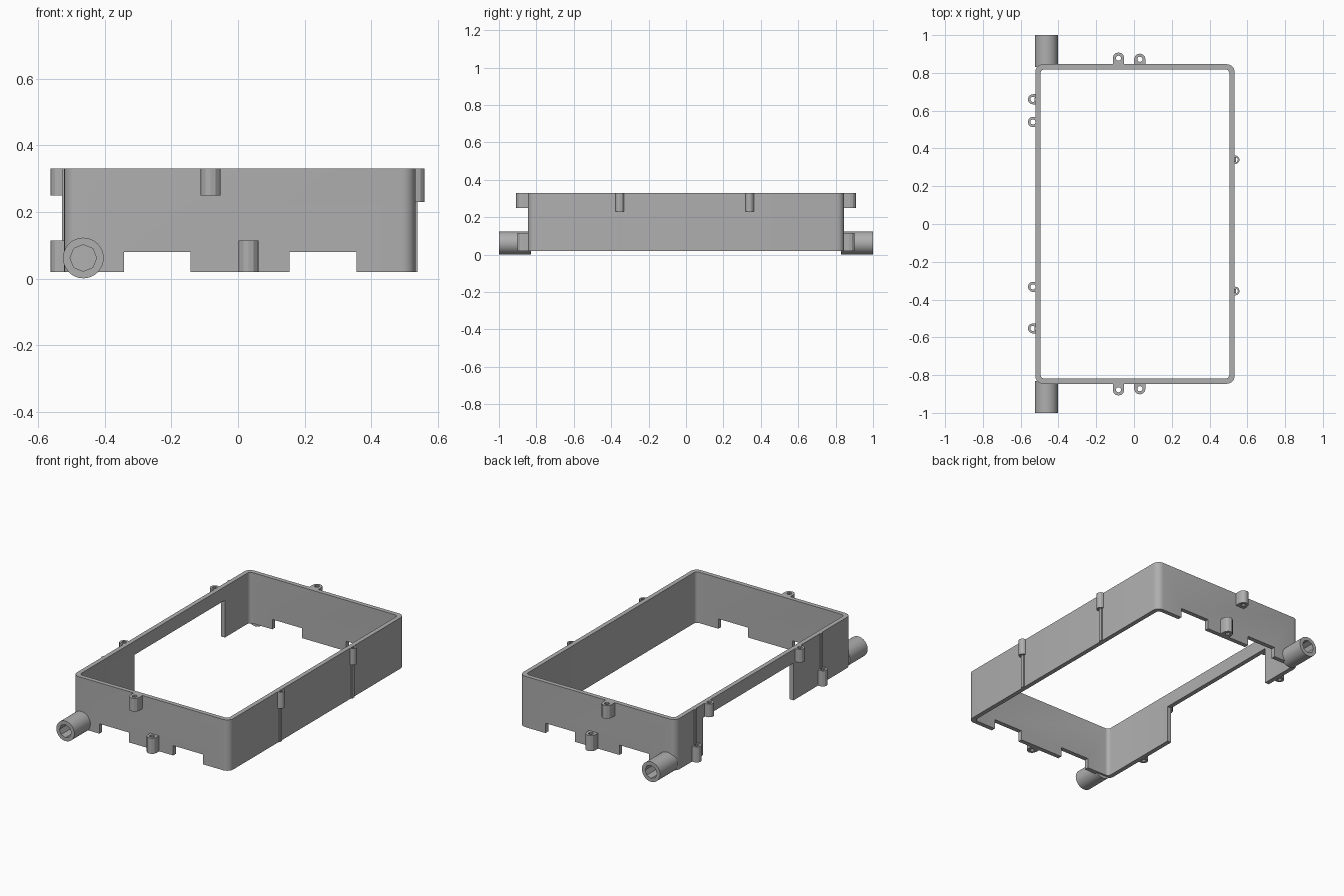
import bpy, bmesh, math
from mathutils import Matrix, Vector

if "Cube" in bpy.data.objects:
    bpy.data.objects.remove(bpy.data.objects["Cube"], do_unlink=True)

grey = bpy.data.materials.new("plain grey")
grey.use_nodes = True
grey.diffuse_color = (0.43, 0.43, 0.43, 1)
grey.node_tree.nodes["Principled BSDF"].inputs["Base Color"].default_value = grey.diffuse_color

X0, X1, Y = -0.522, 0.532, 0.846   # outer faces of the frame
BASE, TOP = 0.02, 0.33


def prism(name, loops, z0, z1, matrix=Matrix.Identity(4)):
    """Extrude an outline (first loop) with optional holes from z0 to z1."""
    bm = bmesh.new()
    edges = []
    for loop in loops:
        vs = [bm.verts.new((x, y, z0)) for x, y in loop]
        edges += [bm.edges.new((a, b)) for a, b in zip(vs, vs[1:] + vs[:1])]
    bmesh.ops.triangle_fill(bm, edges=edges, use_beauty=True, normal=(0, 0, 1))
    ext = bmesh.ops.extrude_face_region(bm, geom=bm.faces[:], use_keep_orig=True)
    top = [g for g in ext["geom"] if isinstance(g, bmesh.types.BMVert)]
    bmesh.ops.translate(bm, verts=top, vec=(0, 0, z1 - z0))
    bmesh.ops.recalc_face_normals(bm, faces=bm.faces[:])
    bm.transform(matrix)
    mesh = bpy.data.meshes.new(name)
    bm.to_mesh(mesh)
    bm.free()
    mesh.materials.append(grey)
    obj = bpy.data.objects.new(name, mesh)
    bpy.context.collection.objects.link(obj)
    return obj


def arc(cx, cy, r, start, end, steps):
    angles = [math.radians(start + (end - start) * i / steps) for i in range(steps + 1)]
    return [(cx + r * math.cos(a), cy + r * math.sin(a)) for a in angles]


def circle(cx, cy, r, sides):
    return arc(cx, cy, r, 0, 360, sides)[:-1]


def rect(x0, x1, y0, y1):
    return [(x0, y0), (x1, y0), (x1, y1), (x0, y1)]


def rounded_rect(x0, x1, y0, y1, r):
    corners = [(x1 - r, y1 - r), (x0 + r, y1 - r), (x0 + r, y0 + r), (x1 - r, y0 + r)]
    return [p for i, (x, y) in enumerate(corners) for p in arc(x, y, r, 90 * i, 90 * i + 90, 5)]


def smooth(obj):
    bpy.ops.object.select_all(action="DESELECT")
    obj.select_set(True)
    bpy.context.view_layer.objects.active = obj
    bpy.ops.object.shade_smooth_by_angle(angle=math.radians(30))


# Frame wall
wall = 0.027
frame = prism("frame_wall", [
    rounded_rect(X0, X1, -Y, Y, 0.04),
    rounded_rect(X0 + wall, X1 - wall, -Y + wall, Y - wall, 0.022)], BASE, TOP)

# Notches under both end walls, and the wide opening in one side wall
cutters = [prism("notch_cutter", [rect(a, b, -1, 1)], -0.1, 0.08)
           for a, b in ((-0.342, -0.143), (0.155, 0.355))]
cutters.append(prism("side_cutter", [rect(-0.7, -0.4, -0.29, 0.58)], -0.1, 0.247))
bpy.context.view_layer.objects.active = frame
for cutter in cutters:
    mod = frame.modifiers.new("cut", "BOOLEAN")
    mod.operation = "DIFFERENCE"
    mod.solver = "EXACT"
    mod.object = cutter
    bpy.ops.object.modifier_apply(modifier=mod.name)
    bpy.data.objects.remove(cutter, do_unlink=True)
smooth(frame)


# Screw bosses: a round-nosed block with a hole, standing out along an angle
def boss(name, x, y, angle, z0, z1, reach, r=0.03, hole=0.014):
    outline = [(-0.004, -r)] + arc(reach - r, 0, r, -90, 90, 6) + [(-0.004, r)]
    place = Matrix.Translation(Vector((x, y, 0))) @ Matrix.Rotation(math.radians(angle), 4, "Z")
    prism(name, [outline, circle(reach - r, 0, hole, 10)], z0, z1, place)


for end, sign in (("front", -1), ("back", 1)):
    boss(end + "_upper_boss", -0.082, sign * Y, sign * 90, 0.25, TOP, 0.062)
    boss(end + "_lower_boss", 0.031, sign * Y, sign * 90, BASE, 0.115, 0.056)

for y in (0.54, -0.333):
    boss("side_upper_boss", X0, y, 180, 0.25, TOP, 0.04, 0.027)
for y in (0.66, -0.553):
    boss("side_lower_boss", X0, y, 180, BASE, 0.115, 0.04, 0.027)
    prism("side_rib", [rect(X0 - 0.006, X0 + 0.004, y - 0.008, y + 0.008)], 0.115, TOP)

# Clip bosses with thin ribs on the closed side
for y in (0.34, -0.355):
    boss("clip_boss", X1, y, 0, 0.23, TOP, 0.027, 0.023, 0.014)
    prism("clip_rib", [rect(X1 - 0.004, X1 + 0.007, y - 0.011, y + 0.011)], BASE, 0.23)

# Pipe stubs at both ends, with faceted bores
upright = Matrix.Rotation(math.radians(90), 4, "X")
for name, z0, z1 in (("front_pipe", 0.83, 1), ("back_pipe", -1, -0.83)):
    smooth(prism(name, [circle(-0.464, 0.062, 0.061, 32), circle(-0.464, 0.062, 0.04, 8)],
                 z0, z1, upright))
